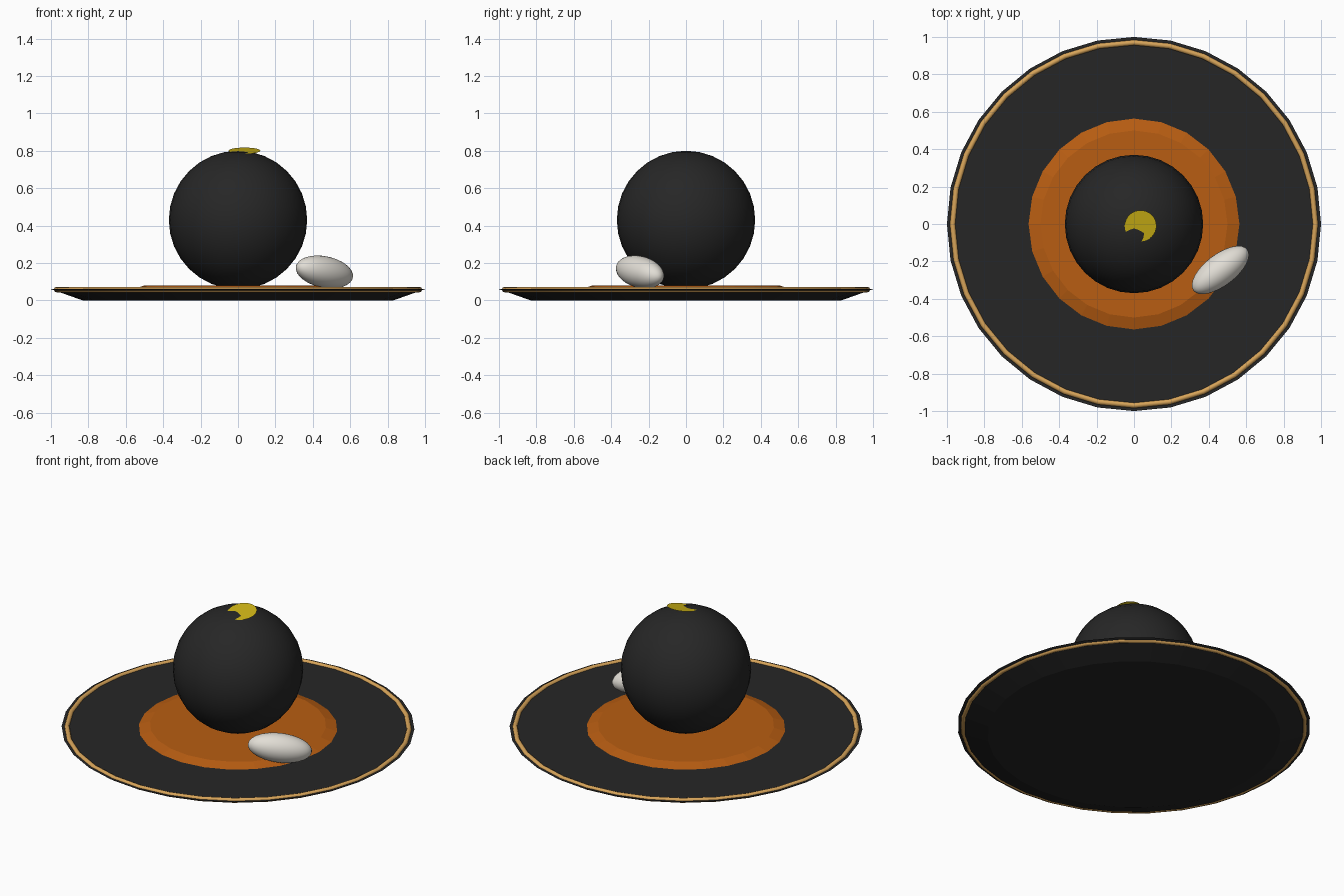
import bpy
from math import radians, tau, sin, cos

cube = bpy.data.objects.get("Cube")
if cube:
    bpy.data.objects.remove(cube, do_unlink=True)


def material(name, rgb):
    mat = bpy.data.materials.new(name)
    mat.use_nodes = True
    mat.diffuse_color = (*rgb, 1)
    bsdf = mat.node_tree.nodes["Principled BSDF"]
    bsdf.inputs["Base Color"].default_value = (*rgb, 1)
    bsdf.inputs["Roughness"].default_value = 0.7
    return mat


black = material("charcoal black", (0.0195, 0.0195, 0.0195))
orange = material("burnt orange", (0.48, 0.11, 0.006))
gold = material("pale gold", (0.68, 0.37, 0.10))
yellow = material("golden yellow", (0.61, 0.45, 0.008))
cream = material("off white", (0.76, 0.73, 0.67))


def finish(name, mat, smooth=False):
    """Name and colour the object that was just added."""
    obj = bpy.context.object
    obj.name = obj.data.name = name
    obj.data.materials.append(mat)
    if smooth:
        bpy.ops.object.shade_smooth()
    return obj


def frustum(name, mat, sides, r_bottom, r_top, z_bottom, z_top):
    bpy.ops.mesh.primitive_cone_add(
        vertices=sides, radius1=r_bottom, radius2=r_top,
        depth=z_top - z_bottom, location=(0, 0, (z_bottom + z_top) / 2))
    return finish(name, mat)


def ball(name, mat, location, scale, rotation=(0, 0, 0)):
    bpy.ops.mesh.primitive_uv_sphere_add(
        segments=32, ring_count=16, radius=1, location=location, rotation=rotation)
    bpy.context.object.scale = scale
    return finish(name, mat, smooth=True)


# Flared plate with a gilded rim
frustum("plate", black, 32, 0.83, 1.0, 0, 0.06)
bpy.ops.mesh.primitive_torus_add(
    major_segments=32, minor_segments=8, major_radius=0.97, minor_radius=0.015,
    location=(0, 0, 0.058))
finish("plate_rim", gold, smooth=True)

# Low pool of sauce with a sloping edge
frustum("sauce", orange, 24, 0.57, 0.5, 0.058, 0.08)

# Glossy dark sphere, with a tilted leaf that sinks partly into its top
ball("dessert_sphere", black, (0, 0, 0.43), (0.37, 0.37, 0.37))
bpy.ops.mesh.primitive_circle_add(
    vertices=32, radius=0.085, fill_type='NGON',
    location=(0.035, -0.01, 0.8005), rotation=(radians(11.3), 0, 0))
finish("gold_leaf", yellow)

# Oval scoop leaning on the sauce
ball("cream_scoop", cream, (0.462, -0.246, 0.152), (0.184, 0.084, 0.084),
     (0, radians(9), radians(37.5)))
